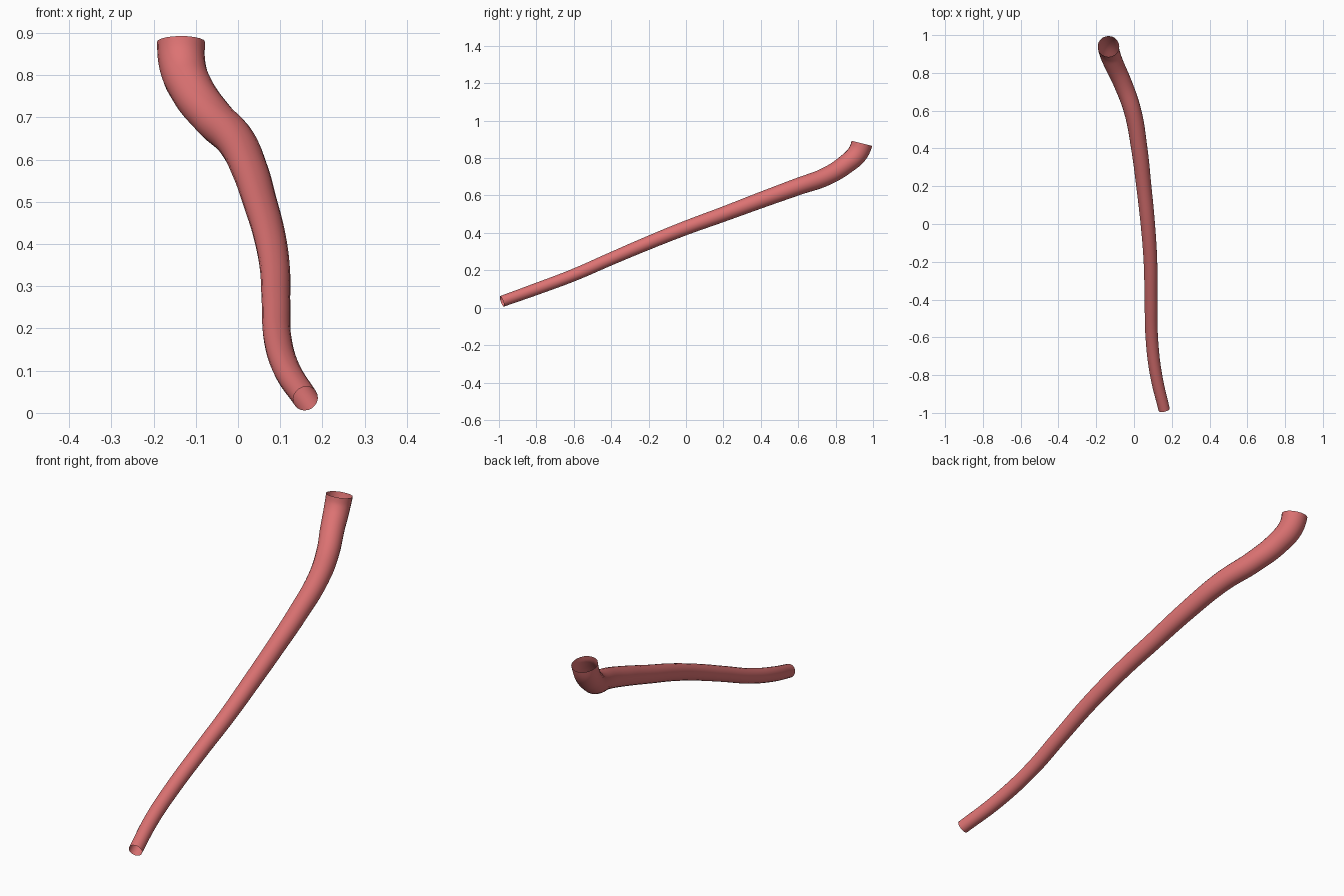
import bpy
from mathutils import Vector

if "Cube" in bpy.data.objects:
    bpy.data.objects.remove(bpy.data.objects["Cube"])

# Centre line of the tube: x, y, z, radius
path = [
    (0.16, -0.984, 0.034, 0.030),
    (0.117, -0.80, 0.10, 0.032),
    (0.094, -0.60, 0.175, 0.033),
    (0.090, -0.40, 0.262, 0.034),
    (0.087, -0.20, 0.347, 0.036),
    (0.073, 0.0, 0.427, 0.038),
    (0.052, 0.20, 0.50, 0.040),
    (0.028, 0.40, 0.575, 0.043),
    (-0.008, 0.60, 0.648, 0.046),
    (-0.062, 0.75, 0.702, 0.049),
    (-0.110, 0.855, 0.767, 0.052),
    (-0.132, 0.917, 0.825, 0.055),
    (-0.135, 0.940, 0.879, 0.057),
]

# Open-ended tapering tube swept along the path
curve = bpy.data.curves.new("tube", "CURVE")
curve.dimensions = "3D"
curve.bevel_depth = 1.0
curve.bevel_resolution = 8
curve.resolution_u = 8
curve.use_fill_caps = False
spline = curve.splines.new("BEZIER")
spline.bezier_points.add(len(path) - 1)
for p, (x, y, z, r) in zip(spline.bezier_points, path):
    p.co = (x, y, z)
    p.radius = r
    p.handle_left_type = p.handle_right_type = "AUTO"

# The wide end turns almost straight up
end = spline.bezier_points[-1]
end.handle_left_type = end.handle_right_type = "FREE"
step = Vector((0.0, 0.005, 0.02))
end.handle_left = end.co - step
end.handle_right = end.co + step

tube = bpy.data.objects.new("tube", curve)
bpy.context.collection.objects.link(tube)
bpy.context.view_layer.objects.active = tube
tube.select_set(True)
bpy.ops.object.convert(target="MESH")
tube = bpy.context.object
bpy.ops.object.shade_smooth()

# Red material
mat = bpy.data.materials.new("tube_red")
mat.diffuse_color = (0.72, 0.17, 0.17, 1)
mat.use_nodes = True
mat.node_tree.nodes["Principled BSDF"].inputs["Base Color"].default_value = mat.diffuse_color
tube.data.materials.clear()
tube.data.materials.append(mat)
